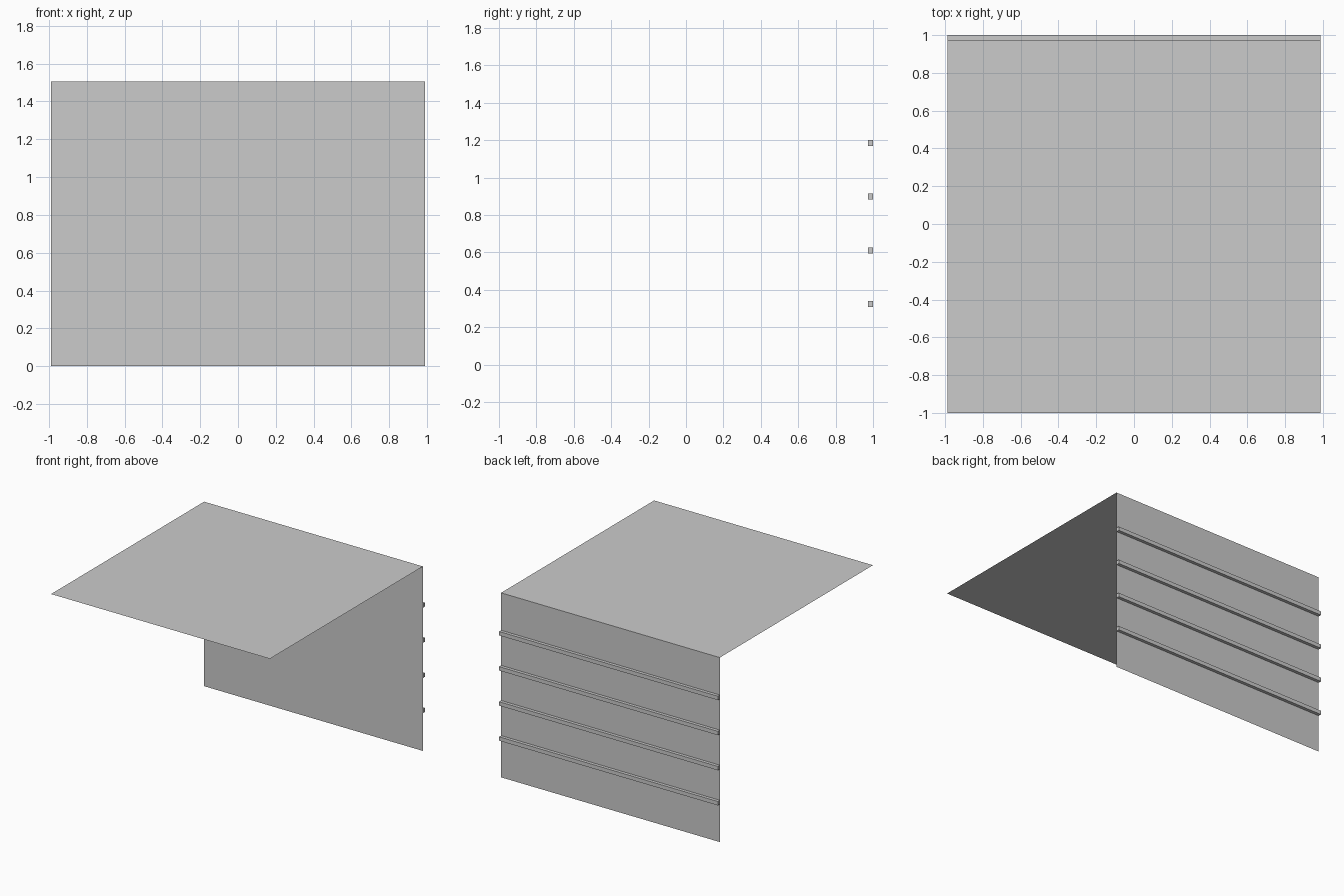
import bpy
import bmesh
from mathutils import Vector

cube = bpy.data.objects.get("Cube")
if cube:
    bpy.data.objects.remove(cube, do_unlink=True)

HALF_W, FRONT, WALL_Y, BACK, TOP = 0.988, -1.0, 0.974, 1.0, 1.506

# One plain grey for everything
grey = bpy.data.materials.new("light_grey")
grey.use_nodes = True
colour = (0.6, 0.6, 0.6, 1)
grey.diffuse_color = colour
grey.node_tree.nodes["Principled BSDF"].inputs["Base Color"].default_value = colour


def add_object(name, bm):
    mesh = bpy.data.meshes.new(name)
    bm.to_mesh(mesh)
    bm.free()
    mesh.materials.append(grey)
    obj = bpy.data.objects.new(name, mesh)
    bpy.context.collection.objects.link(obj)
    return obj


def sheet(name, corners):
    bm = bmesh.new()
    bm.faces.new([bm.verts.new(c) for c in corners])
    return add_object(name, bm)


def box(name, low, high):
    low, high = Vector(low), Vector(high)
    bm = bmesh.new()
    bmesh.ops.create_cube(bm, size=1)
    bmesh.ops.scale(bm, vec=high - low, verts=bm.verts)
    bmesh.ops.translate(bm, vec=(low + high) / 2, verts=bm.verts)
    return add_object(name, bm)


# Flat roof sheet, meeting the wall along its back edge
sheet("roof_panel", [(-HALF_W, FRONT, TOP), (HALF_W, FRONT, TOP),
                     (HALF_W, WALL_Y, TOP), (-HALF_W, WALL_Y, TOP)])

# Upright back wall sheet
sheet("back_wall", [(-HALF_W, WALL_Y, 0), (HALF_W, WALL_Y, 0),
                    (HALF_W, WALL_Y, TOP), (-HALF_W, WALL_Y, TOP)])

# Evenly spaced horizontal rails on the outside of the wall
for i in range(4):
    z = 0.325 + i * 0.2865
    box(f"wall_rail_{i + 1}", (-HALF_W, WALL_Y, z - 0.016), (HALF_W, BACK, z + 0.016))
